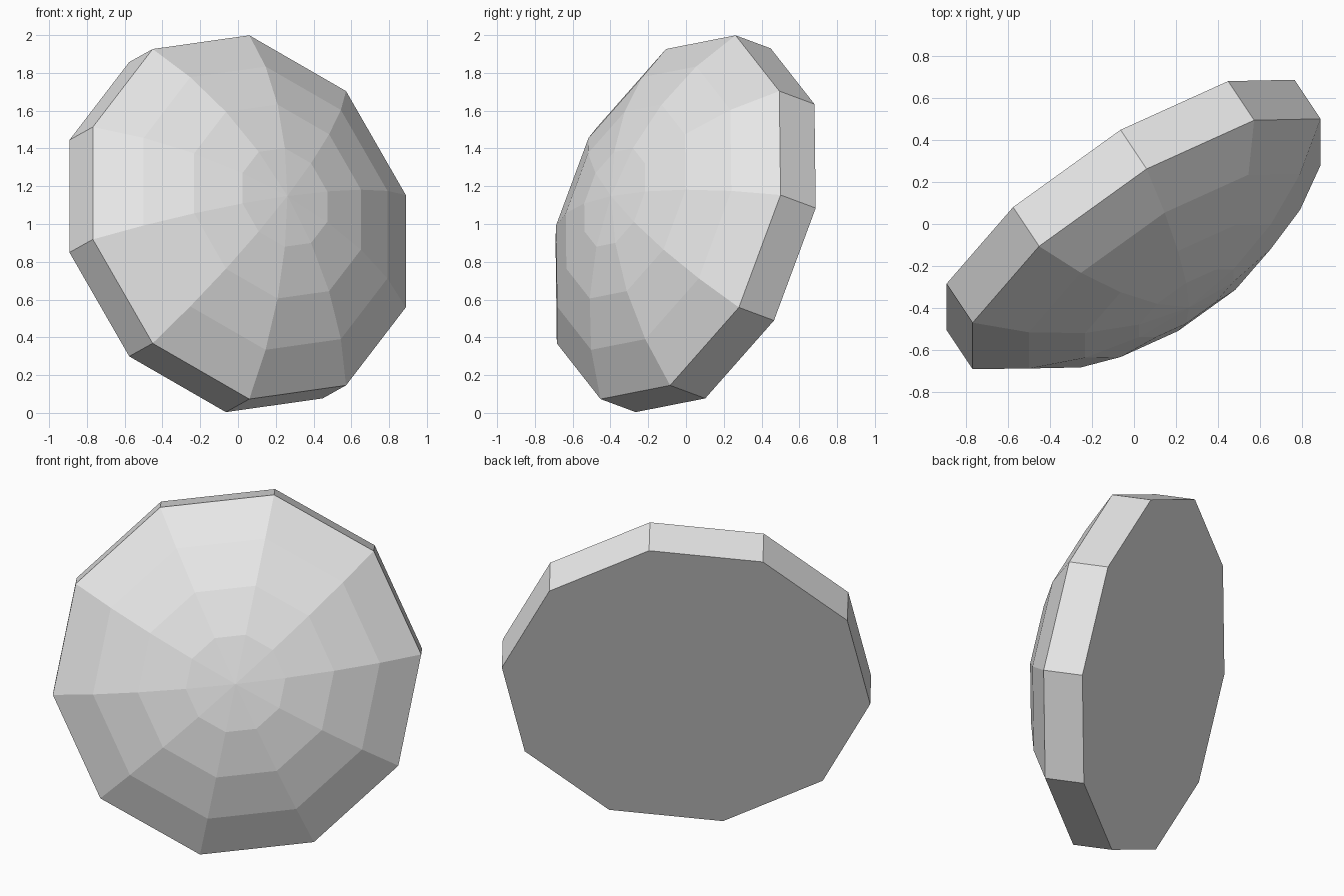
import bpy
import bmesh
from math import sin, cos, asin, pi
from mathutils import Matrix, Vector

cube = bpy.data.objects.get("Cube")
if cube:
    bpy.data.objects.remove(cube, do_unlink=True)

SIDES = 10
RIM = 1.027        # radius of the straight rim
THICK = 0.234      # height of the straight rim
RISE = 0.38        # height of the dome above the rim
STEPS = 4          # bands in the dome

# Plain grey material
grey = bpy.data.materials.new("plain_grey")
grey.use_nodes = True
colour = (0.8, 0.8, 0.8, 1)
grey.diffuse_color = colour
grey.node_tree.nodes["Principled BSDF"].inputs["Base Color"].default_value = colour

# Profile: straight rim, then a spherical cap in equal angle steps
ball = (RIM ** 2 + RISE ** 2) / (2 * RISE)
cap = asin(RIM / ball)
profile = [(RIM, -THICK)]
for i in range(STEPS):
    a = cap * (1 - i / STEPS)
    profile.append((ball * sin(a), ball * (cos(a) - cos(cap))))

# Ten-sided dome with a flat back
bm = bmesh.new()
rings = []
for radius, height in profile:
    ring = []
    for k in range(SIDES):
        t = pi / 2 + 2 * pi * k / SIDES
        ring.append(bm.verts.new((radius * cos(t), radius * sin(t), height)))
    rings.append(ring)
apex = bm.verts.new((0, 0, RISE))

bm.faces.new(reversed(rings[0]))
for k in range(SIDES):
    n = (k + 1) % SIDES
    for low, high in zip(rings, rings[1:]):
        bm.faces.new((low[k], low[n], high[n], high[k]))
    bm.faces.new((rings[-1][k], rings[-1][n], apex))

# Tilt the dome so that it looks forward, left and slightly up
axis = Vector((0.53, -0.795, 0.295)).normalized()
up = Vector((1, 0, 0)).cross(axis).normalized()
if up.z < 0:
    up = -up
side = up.cross(axis)
turn = Matrix((side, up, axis)).transposed().to_4x4()
bm.transform(Matrix.Translation((0.06, -0.095, 1.036)) @ turn)
bmesh.ops.recalc_face_normals(bm, faces=bm.faces)

mesh = bpy.data.meshes.new("faceted_dome")
bm.to_mesh(mesh)
bm.free()
mesh.materials.append(grey)
dome = bpy.data.objects.new("faceted_dome", mesh)
bpy.context.collection.objects.link(dome)
